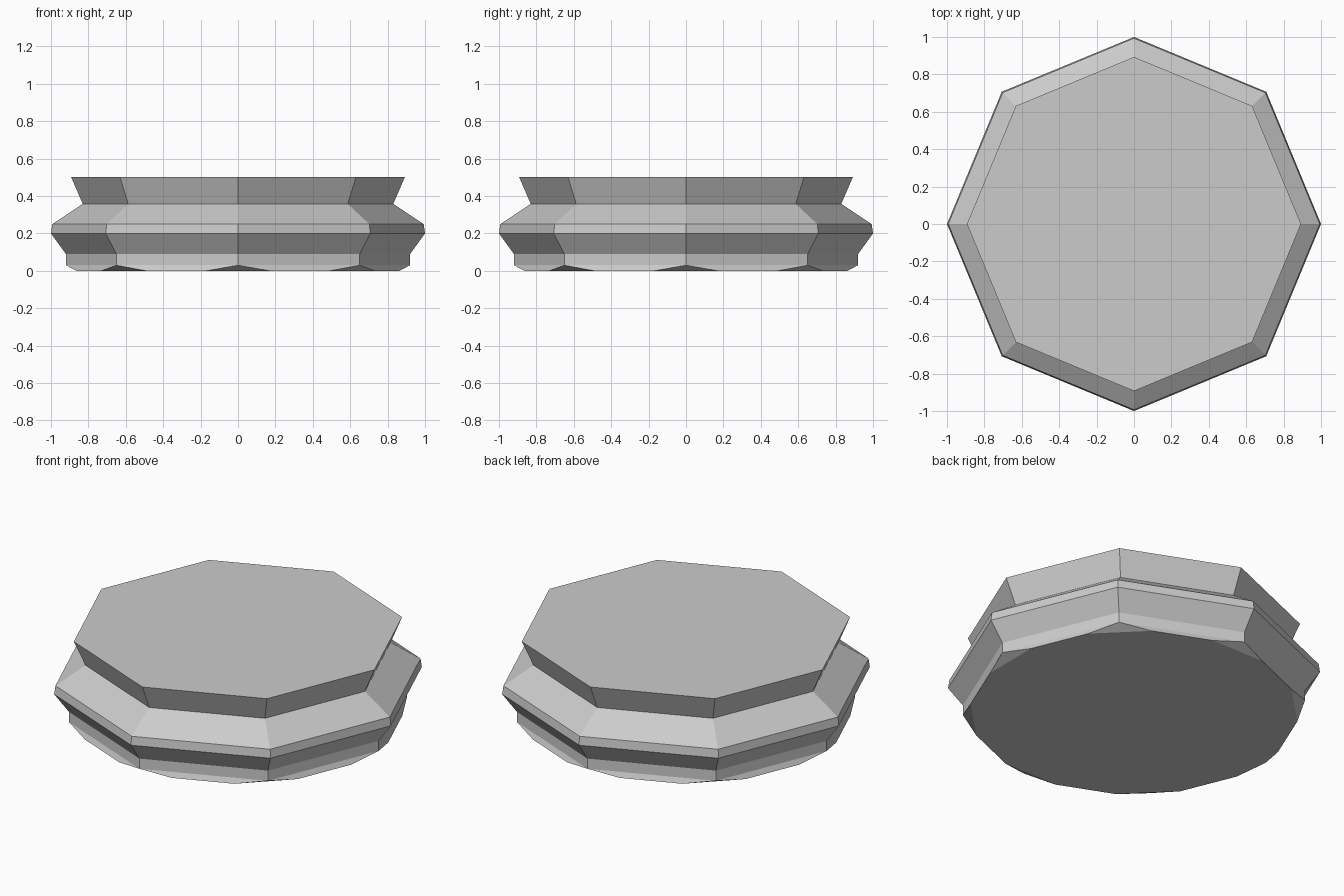
import bpy, bmesh
from math import cos, sin, pi

if "Cube" in bpy.data.objects:
    bpy.data.objects.remove(bpy.data.objects["Cube"])


def ring(bm, n, r, z, offset=0.0):
    return [bm.verts.new((r * cos(offset + 2 * pi * i / n),
                          r * sin(offset + 2 * pi * i / n), z)) for i in range(n)]


bm = bmesh.new()

# Octagonal moulded profile: (radius, height), bottom to top
profile = [(0.92, 0.03), (0.92, 0.09), (1.0, 0.2), (0.993, 0.25),
           (0.83, 0.358), (0.893, 0.503)]
rings = [ring(bm, 8, r, z) for r, z in profile]
for a, b in zip(rings, rings[1:]):
    for i in range(8):
        j = (i + 1) % 8
        bm.faces.new((a[i], a[j], b[j], b[i]))
bm.faces.new(rings[-1])

# Sixteen-sided foot, with each octagon corner chamfered into it
foot = ring(bm, 16, 0.88, 0.0, pi / 16)
low = rings[0]
for i in range(8):
    left, right, after = foot[2 * i - 1], foot[2 * i], foot[2 * i + 1]
    bm.faces.new((left, right, low[i]))
    bm.faces.new((right, after, low[(i + 1) % 8], low[i]))
bm.faces.new(foot[::-1])

bmesh.ops.recalc_face_normals(bm, faces=bm.faces)
mesh = bpy.data.meshes.new("octagonal_base")
bm.to_mesh(mesh)
bm.free()
bpy.context.collection.objects.link(bpy.data.objects.new("octagonal_base", mesh))
